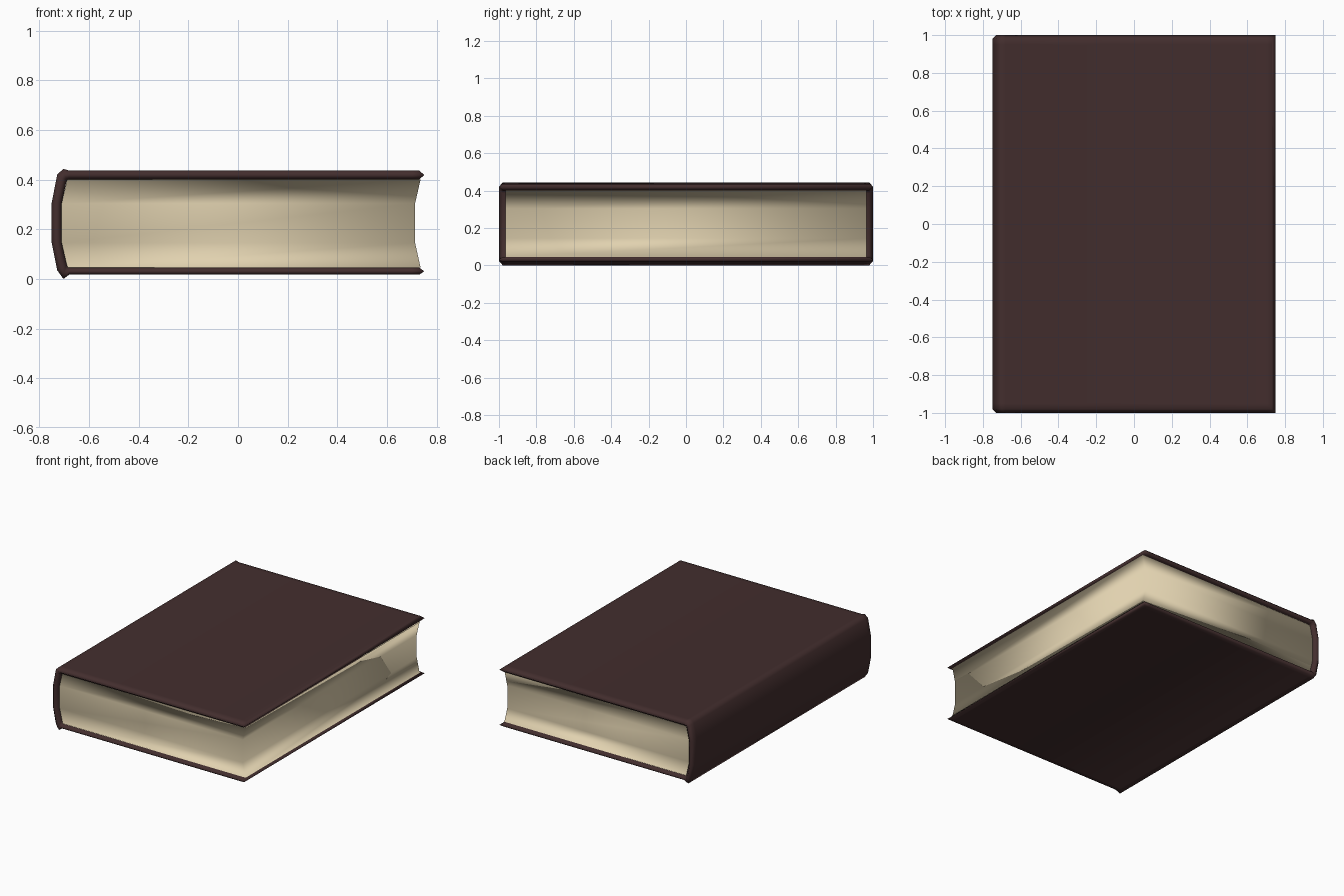
import bpy, bmesh

if "Cube" in bpy.data.objects:
    bpy.data.objects.remove(bpy.data.objects["Cube"])


def make_material(name, rgb):
    m = bpy.data.materials.new(name)
    m.diffuse_color = (*rgb, 1)
    m.use_nodes = True
    m.node_tree.nodes["Principled BSDF"].inputs["Base Color"].default_value = m.diffuse_color
    return m


def finish(name, bm, mat):
    for f in bm.faces:
        f.smooth = True
    me = bpy.data.meshes.new(name)
    bm.to_mesh(me)
    bm.free()
    me.materials.append(mat)
    ob = bpy.data.objects.new(name, me)
    bpy.context.collection.objects.link(ob)
    return ob


leather = make_material("dark brown leather", (0.056, 0.027, 0.027))
paper = make_material("cream paper", (0.75, 0.64, 0.43))

# Cover: C-shaped section (x, z), from top fore-edge round the spine to bottom fore-edge
outer = [(.73, .436), (.70, .436), (-.68, .436), (-.703, .443), (-.728, .42), (-.75, .306),
         (-.75, .145), (-.728, .035), (-.703, .0), (-.68, .017), (.70, .017), (.73, .017)]
middle = [(.75, .418), (.70, .418), (-.68, .418), (-.70, .42), (-.709, .405), (-.73, .305),
          (-.73, .145), (-.709, .043), (-.70, .023), (-.68, .031), (.70, .031), (.75, .031)]
inner = [(.73, .401), (.70, .401), (-.67, .401), (-.688, .399), (-.692, .386), (-.71, .303),
         (-.71, .146), (-.69, .06), (-.686, .046), (-.67, .045), (.70, .045), (.73, .045)]
rows = [-.98, -.95, .95, .98]
bm = bmesh.new()


def sheet(profile, ys):
    return [[bm.verts.new((x, y, z)) for x, z in profile] for y in ys]


def bridge(a, b):
    for i in range(len(a) - 1):
        bm.faces.new((a[i], a[i + 1], b[i + 1], b[i]))


out, inn, mid = sheet(outer, rows), sheet(inner, rows), sheet(middle, [-1, 1])
for s in (out, inn):
    for j in range(3):
        bridge(s[j], s[j + 1])
    bridge(s[0], mid[0])       # bevelled head and tail edges
    bridge(s[3], mid[1])
for k in (0, -1):              # bevelled fore-edges, pointed at the middle
    for s in (out, inn):
        bm.faces.new((s[0][k], s[1][k], s[2][k], s[3][k], mid[1][k], mid[0][k]))
bmesh.ops.recalc_face_normals(bm, faces=bm.faces)
finish("book_cover", bm, leather)

# Page block: walls with a hollow fore-edge and a tiny lip where they meet the boards
bm = bmesh.new()
levels = [(.0455, -.688, .735), (.145, -.71, .713), (.304, -.71, .713), (.4005, -.688, .735)]
lip = .004


def ring(z, x0, x1, grow=0):
    y = .965 + grow
    pts = [(x0, -y), (x1 + grow, -y), (x1 + grow, y), (x0, y)]
    return [bm.verts.new((px, py, z)) for px, py in pts]


rings = [ring(levels[0][0], *levels[0][1:], lip)]
rings += [ring(*lv) for lv in levels]
rings += [ring(levels[-1][0], *levels[-1][1:], lip)]
for j in range(len(rings) - 1):
    a, b = rings[j], rings[j + 1]
    lip_row = j in (0, len(rings) - 2)
    for i in range(3 if lip_row else 4):
        k = (i + 1) % 4
        bm.faces.new((a[i], a[k], b[k], b[i]))
finish("page_block", bm, paper)
